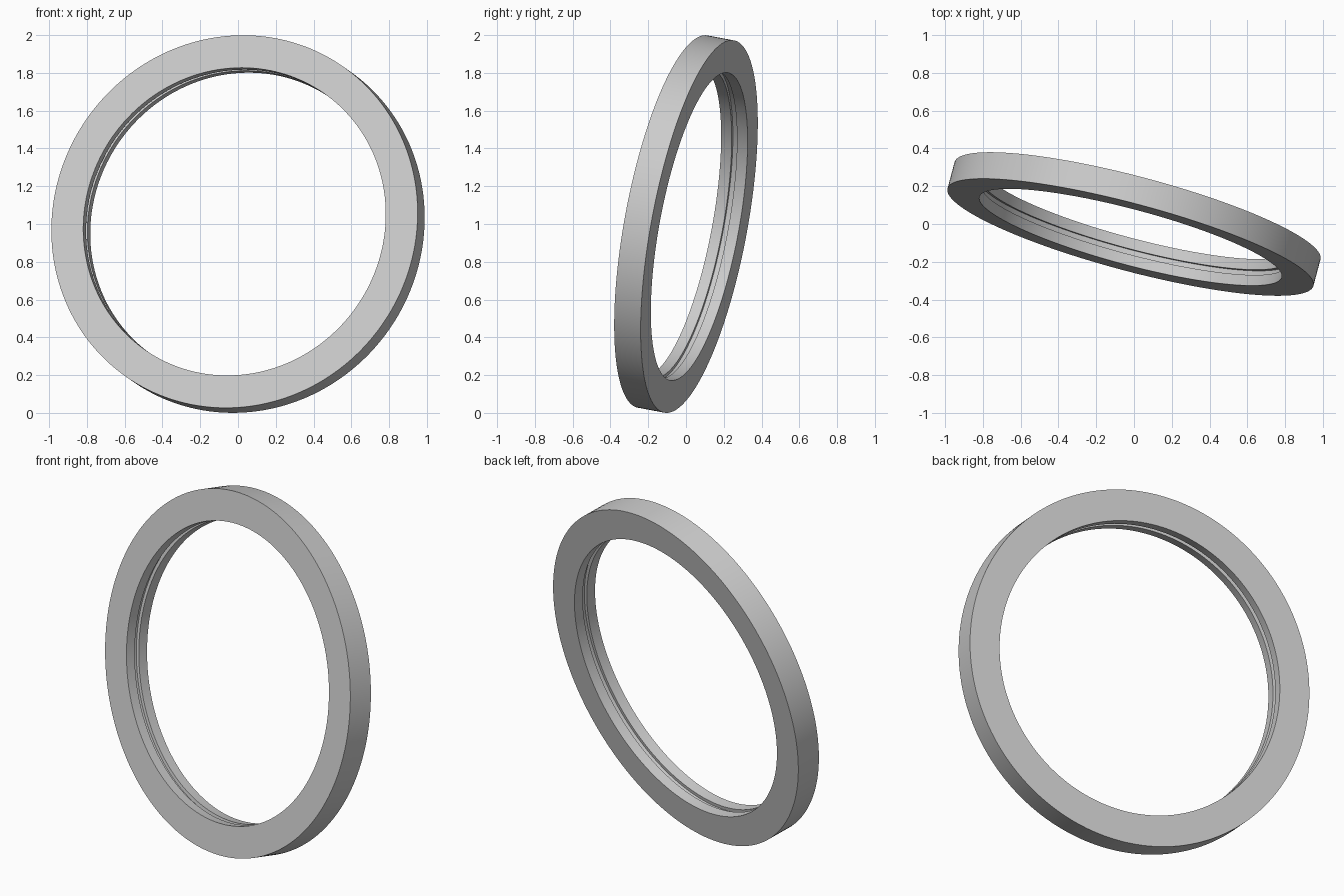
import bpy, bmesh, math
from mathutils import Vector

cube = bpy.data.objects.get("Cube")
if cube:
    bpy.data.objects.remove(cube, do_unlink=True)

# Dimensions
OUTER, INNER, HALF = 1.0026, 0.828, 0.0736
GROOVE_DEPTH, GROOVE_HALF = 0.02, 0.0147
SEGMENTS = 192
AXIS = Vector((0.253, 0.951, -0.178)).normalized()

# Plain grey material
grey = bpy.data.materials.new("light_grey")
grey.use_nodes = True
colour = (0.6, 0.6, 0.6, 1.0)
grey.diffuse_color = colour
grey.node_tree.nodes["Principled BSDF"].inputs["Base Color"].default_value = colour

# Cross-section (radius, offset along axis) with a shallow groove in the bore
half_profile = [(OUTER, HALF), (INNER, HALF), (INNER, GROOVE_HALF),
                (INNER + GROOVE_DEPTH, GROOVE_HALF)]
profile = half_profile + [(r, -h) for r, h in reversed(half_profile)]

# Revolve the closed section into a ring
bm = bmesh.new()
verts = [bm.verts.new((r, 0, h)) for r, h in profile]
edges = [bm.edges.new((v, verts[(i + 1) % len(verts)])) for i, v in enumerate(verts)]
bmesh.ops.spin(bm, geom=verts + edges, cent=(0, 0, 0), axis=(0, 0, 1),
               angle=math.tau, steps=SEGMENTS, use_merge=True)
bmesh.ops.remove_doubles(bm, verts=bm.verts, dist=0.0001)
bmesh.ops.recalc_face_normals(bm, faces=bm.faces)
mesh = bpy.data.meshes.new("grooved_ring")
bm.to_mesh(mesh)
bm.free()
mesh.materials.append(grey)

# Tilt the ring and stand it on the ground
ring = bpy.data.objects.new("grooved_ring", mesh)
bpy.context.collection.objects.link(ring)
mesh.transform(AXIS.to_track_quat("Z", "Y").to_matrix().to_4x4())
ring.location.z = -min(v.co.z for v in mesh.vertices)

# Smooth curved walls, crisp rims
bpy.ops.object.select_all(action="DESELECT")
ring.select_set(True)
bpy.context.view_layer.objects.active = ring
bpy.ops.object.shade_smooth_by_angle(angle=math.radians(30))
